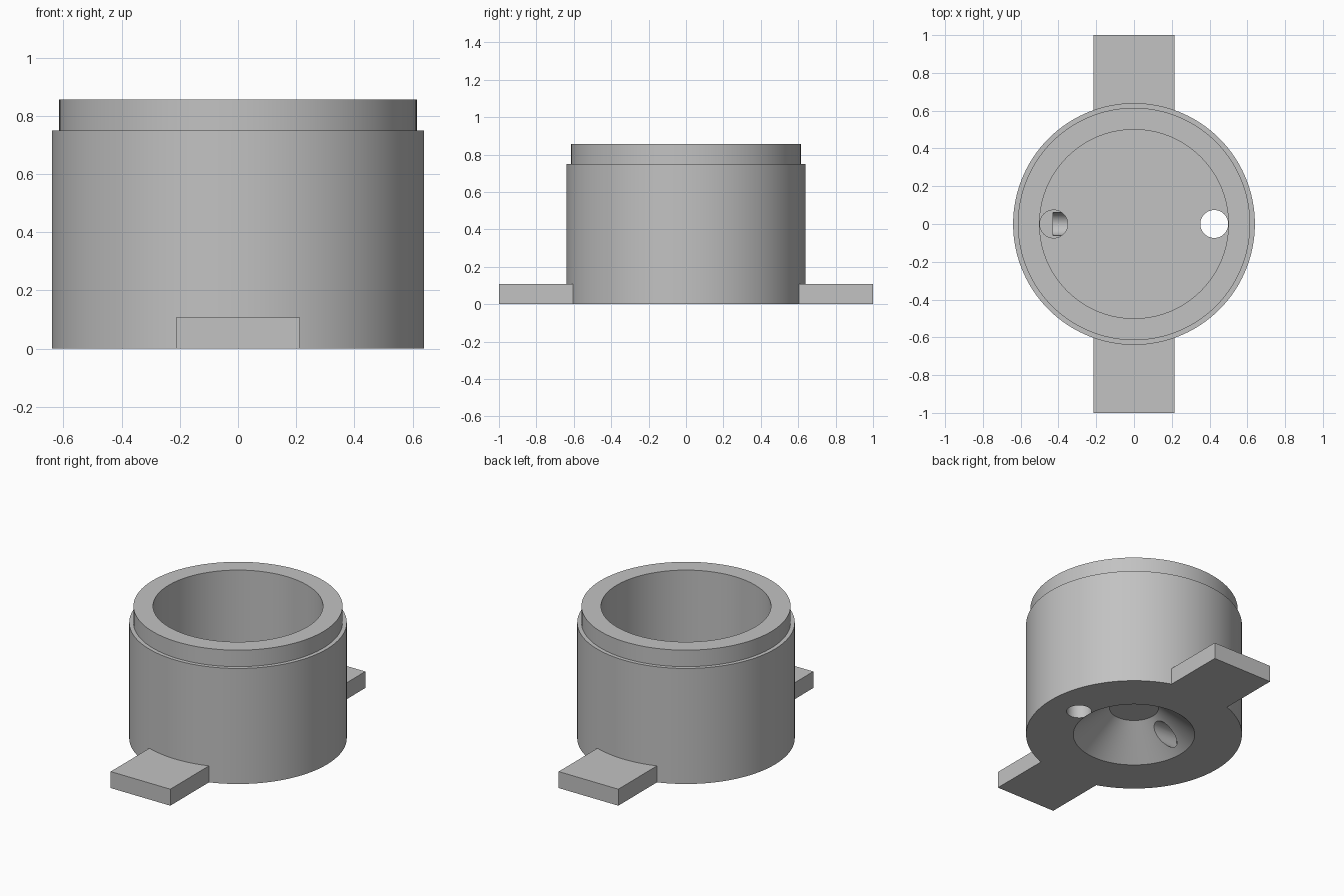
import bpy
import bmesh
from math import pi
from mathutils import Matrix, Vector

cube = bpy.data.objects.get("Cube")
if cube:
    bpy.data.objects.remove(cube, do_unlink=True)

SEGMENTS = 120

grey = bpy.data.materials.new("plain_grey")
grey.use_nodes = True
grey.diffuse_color = (0.54, 0.54, 0.54, 1)
grey.node_tree.nodes["Principled BSDF"].inputs["Base Color"].default_value = (0.54, 0.54, 0.54, 1)


def make_object(name, bm):
    bmesh.ops.recalc_face_normals(bm, faces=bm.faces)
    mesh = bpy.data.meshes.new(name)
    bm.to_mesh(mesh)
    bm.free()
    mesh.materials.append(grey)
    obj = bpy.data.objects.new(name, mesh)
    bpy.context.collection.objects.link(obj)
    return obj


def lathe(name, profile):
    bm = bmesh.new()
    verts = [bm.verts.new((r, 0, z)) for r, z in profile]
    edges = [bm.edges.new(pair) for pair in zip(verts, verts[1:])]
    bmesh.ops.spin(bm, geom=verts + edges, cent=(0, 0, 0), axis=(0, 0, 1),
                   angle=2 * pi, steps=SEGMENTS)
    bmesh.ops.remove_doubles(bm, verts=bm.verts, dist=0.0001)
    return make_object(name, bm)


def box(name, low, high):
    low, high = Vector(low), Vector(high)
    bm = bmesh.new()
    matrix = Matrix.Translation((low + high) / 2) @ Matrix.Diagonal((*(high - low), 1))
    bmesh.ops.create_cube(bm, size=1, matrix=matrix)
    return make_object(name, bm)


def rod(name, start, end, radius):
    start, end = Vector(start), Vector(end)
    axis = end - start
    bm = bmesh.new()
    matrix = Matrix.Translation((start + end) / 2) @ axis.to_track_quat("Z", "Y").to_matrix().to_4x4()
    bmesh.ops.create_cone(bm, cap_ends=True, segments=48, radius1=radius, radius2=radius,
                          depth=axis.length, matrix=matrix)
    return make_object(name, bm)


def combine(target, tool, operation):
    tool.hide_render = True
    mod = target.modifiers.new(tool.name, "BOOLEAN")
    mod.operation = operation
    mod.solver = "EXACT"
    mod.object = tool
    bpy.context.view_layer.objects.active = target
    bpy.ops.object.modifier_apply(modifier=mod.name)
    bpy.data.objects.remove(tool, do_unlink=True)


# Cup with a stepped rim, a deep bore and a conical recess underneath
body = lathe("cup_body", [
    (0, 0.18), (0.145, 0.18), (0.36, 0), (0.64, 0), (0.64, 0.75),
    (0.615, 0.75), (0.615, 0.857), (0.5, 0.857), (0.5, 0.214), (0, 0.214)])

# Mounting tabs at the front and back
combine(body, box("front_tab", (-0.214, -1, 0), (0.214, -0.56, 0.107)), "UNION")
combine(body, box("back_tab", (-0.214, 0.56, 0), (0.214, 1, 0.107)), "UNION")

# Through hole on the left, blind hole on the right with a cross drilling to the recess
combine(body, rod("through_hole", (0.425, 0, -0.1), (0.425, 0, 0.4), 0.074), "DIFFERENCE")
combine(body, rod("blind_hole", (-0.425, 0, 0.1), (-0.425, 0, 0.4), 0.074), "DIFFERENCE")
combine(body, rod("cross_drilling", (-0.43, 0, 0.095), (-0.1, 0, 0.095), 0.06), "DIFFERENCE")

# Smooth round walls, sharp edges
bpy.ops.object.select_all(action="DESELECT")
body.select_set(True)
bpy.context.view_layer.objects.active = body
bpy.ops.object.shade_smooth_by_angle(angle=pi / 6)
